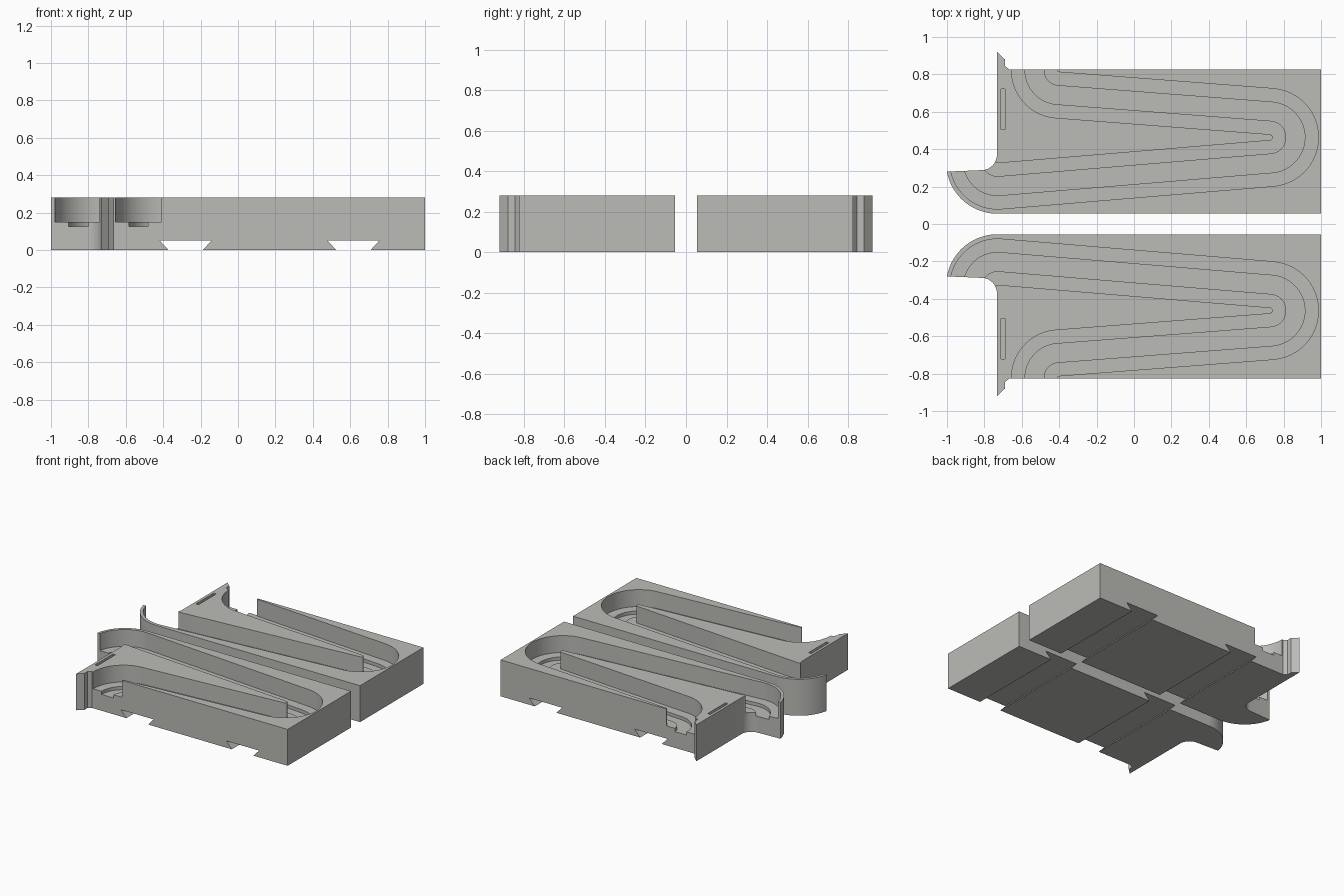
import bpy, bmesh, math

if "Cube" in bpy.data.objects:
    bpy.data.objects.remove(bpy.data.objects["Cube"])

TOP, FLOOR, GROOVE = 0.28, 0.15, 0.125

grey = bpy.data.materials.new("warm grey")
grey.diffuse_color = (0.5, 0.5, 0.475, 1)
grey.use_nodes = True
grey.node_tree.nodes["Principled BSDF"].inputs["Base Color"].default_value = grey.diffuse_color


def arc(cx, cy, r, a0, a1, n=24):
    angles = [math.radians(a0 + (a1 - a0) * i / n) for i in range(n + 1)]
    return [(cx + r * math.cos(a), cy + r * math.sin(a)) for a in angles]


def prism(name, points, low, high, axis="z", side=1):
    """Extrude an outline along z (xy outline) or along y (xz outline)."""
    bm = bmesh.new()
    rings = []
    for h in (low, high):
        rings.append([bm.verts.new((u, side * v, h) if axis == "z" else (u, side * h, v))
                      for u, v in points])
    bm.faces.new(rings[0])
    bm.faces.new(rings[1])
    for i in range(len(points)):
        j = (i + 1) % len(points)
        bm.faces.new((rings[0][i], rings[0][j], rings[1][j], rings[1][i]))
    bmesh.ops.recalc_face_normals(bm, faces=bm.faces)
    mesh = bpy.data.meshes.new(name)
    bm.to_mesh(mesh)
    bm.free()
    mesh.materials.append(grey)
    ob = bpy.data.objects.new(name, mesh)
    bpy.context.collection.objects.link(ob)
    return ob


def ribbon(half):
    """Outline of the hairpin channel at a given half width."""
    bends = [(-0.40, 0.822, 0.1325, 180, 265.6),
             (0.725, 0.463, 0.139, 85.6, -85.25),
             (-0.73, 0.335, 0.1325, 274.75, 180)]
    left, right = [], []
    for cx, cy, r, a0, a1 in bends:
        turn = 1 if a1 > a0 else -1
        left += arc(cx, cy, r - turn * half, a0, a1)
        right += arc(cx, cy, r + turn * half, a0, a1)
    # run the two open ends out past the block
    left.insert(0, (left[0][0], 1.0))
    right.insert(0, (right[0][0], 1.0))
    left.append((left[-1][0], 0.5))
    right.append((right[-1][0], 0.5))
    return left + right[::-1]


def cut(target, cutter):
    cutter.hide_render = True
    mod = target.modifiers.new("cut", "BOOLEAN")
    mod.operation, mod.solver, mod.object = "DIFFERENCE", "EXACT", cutter
    bpy.context.view_layer.objects.active = target
    bpy.ops.object.modifier_apply(modifier=mod.name)
    bpy.data.objects.remove(cutter, do_unlink=True)


# block outline with curved spout, concave fillet and corner hook
outline = [(1, 0.055), (1, 0.825), (-0.665, 0.825), (-0.69, 0.845), (-0.69, 0.88), (-0.733, 0.92)]
outline += arc(-0.815, 0.37, 0.082, 0, -90, 12)
outline += [(-1, 0.28)]
outline += arc(-0.73, 0.33, 0.275, 191, 270)

for side, label in ((-1, "front"), (1, "back")):
    block = prism(label + "_block", outline, 0, TOP, side=side)
    # wide channel and the narrower groove in its floor
    cut(block, prism("channel", ribbon(0.1225), FLOOR, 0.4, side=side))
    cut(block, prism("groove", ribbon(0.05), GROOVE, 0.2, side=side))
    # narrow slot beside the hook
    slot = [(-0.712, 0.505), (-0.69, 0.505), (-0.69, 0.722), (-0.712, 0.722)]
    cut(block, prism("slot", slot, 0.14, 0.4, side=side))
    # dovetail tracks under the block
    for x in (-0.28, 0.617):
        tail = [(x - 0.043, -0.05), (x + 0.043, -0.05), (x + 0.14, 0.052), (x - 0.14, 0.052)]
        tail = [(x - 0.092, -0.02), (x + 0.092, -0.02), (x + 0.092, 0),
                (x + 0.14, 0.052), (x - 0.14, 0.052), (x - 0.092, 0)]
        cut(block, prism("dovetail", tail, 0, 1, "y", side))
    bpy.ops.object.select_all(action="DESELECT")
    block.select_set(True)
    bpy.context.view_layer.objects.active = block
    bpy.ops.object.shade_smooth_by_angle(angle=math.radians(30))
